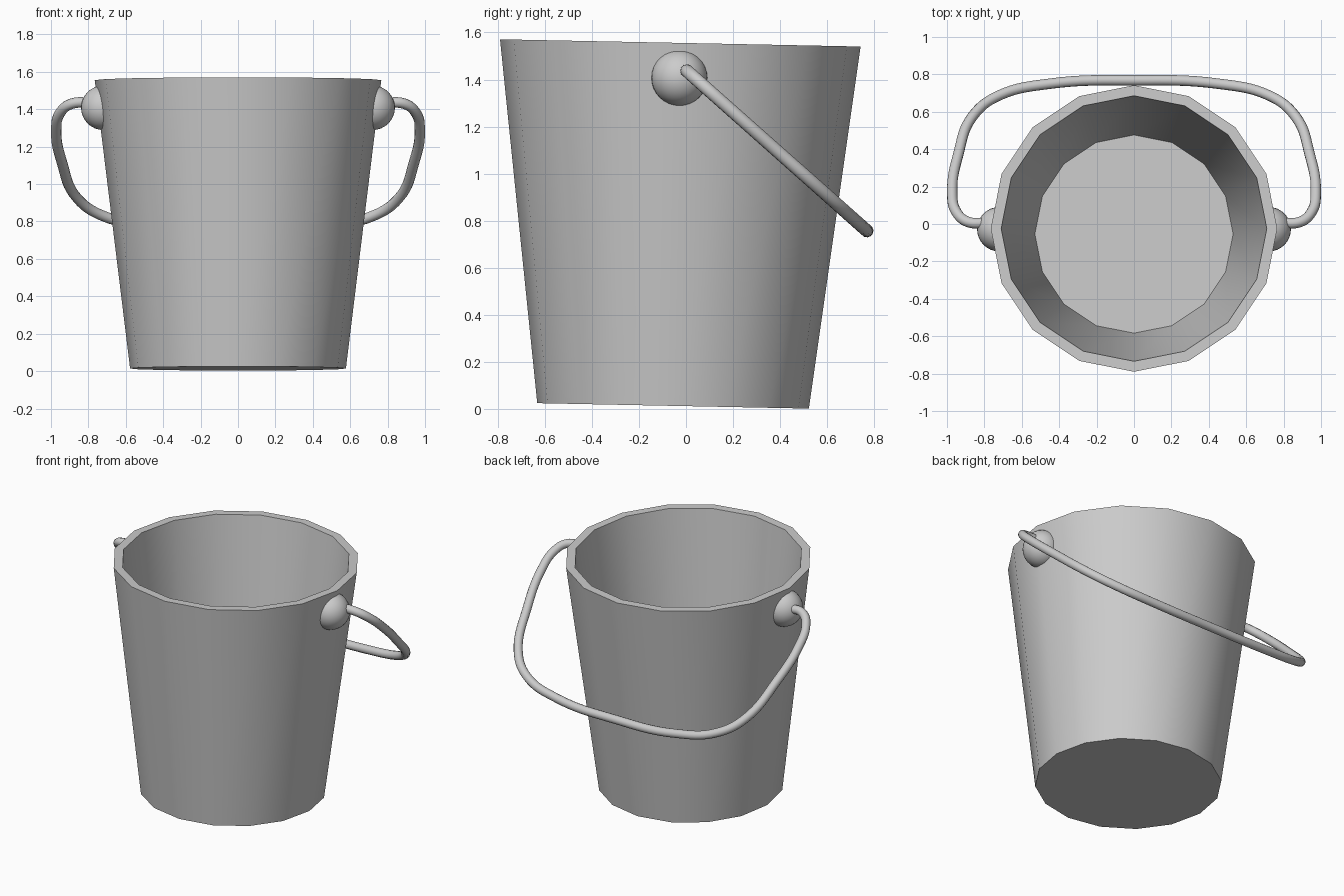
import bpy, bmesh, math
from mathutils import Vector

if "Cube" in bpy.data.objects:
    bpy.data.objects.remove(bpy.data.objects["Cube"])


def new_object(name, bm, angle):
    mesh = bpy.data.meshes.new(name)
    bmesh.ops.recalc_face_normals(bm, faces=bm.faces[:])
    bm.to_mesh(mesh)
    bm.free()
    ob = bpy.data.objects.new(name, mesh)
    bpy.context.collection.objects.link(ob)
    bpy.ops.object.select_all(action='DESELECT')
    ob.select_set(True)
    bpy.context.view_layer.objects.active = ob
    bpy.ops.object.shade_smooth_by_angle(angle=math.radians(angle))
    return ob


# Bucket: 16-sided tapered shell with a thick wall, leaning back slightly
SIDES = 16
profile = [(0.577, 0.0), (0.766, 1.542), (0.71, 1.542), (0.53, 0.06)]
bm = bmesh.new()
rings = []
for r, z in profile:
    rings.append([bm.verts.new((r * math.cos(2 * math.pi * i / SIDES),
                                r * math.sin(2 * math.pi * i / SIDES), z))
                  for i in range(SIDES)])
for a, b in zip(rings, rings[1:]):
    for i in range(SIDES):
        j = (i + 1) % SIDES
        bm.faces.new((a[i], a[j], b[j], b[i]))
bm.faces.new(rings[0][::-1])
bm.faces.new(rings[-1])
bucket = new_object("bucket", bm, 30)
bucket.location = (0, -0.055, 0.014)
bucket.rotation_euler.x = -0.02

# Handle mounts: domes cut off inside the bucket wall
for side, name in ((-1, "left_mount"), (1, "right_mount")):
    bm = bmesh.new()
    bmesh.ops.create_uvsphere(bm, u_segments=32, v_segments=16, radius=0.119)
    cut = bmesh.ops.bisect_plane(bm, geom=bm.verts[:] + bm.edges[:] + bm.faces[:],
                                 plane_co=(-0.01 * side, 0, 0),
                                 plane_no=(-side, 0, 0), clear_outer=True)
    rim = [e for e in cut["geom_cut"] if isinstance(e, bmesh.types.BMEdge)]
    bmesh.ops.contextual_create(bm, geom=rim)
    mount = new_object(name, bm, 40)
    mount.location = (0.72 * side, -0.028, 1.408)

# Handle: one bent wire lying in a sloping plane, mirrored left to right
half = [(0.78, 0.005), (0.89, 0.012), (0.95, 0.065), (0.972, 0.17),
        (0.94, 0.37), (0.86, 0.58), (0.72, 0.688), (0.45, 0.75)]
path = half + [(0, 0.768)] + [(-x, y) for x, y in reversed(half)]
curve = bpy.data.curves.new("handle", 'CURVE')
curve.dimensions = '3D'
curve.bevel_depth = 0.028
curve.bevel_resolution = 4
curve.resolution_u = 8
curve.use_fill_caps = True
spline = curve.splines.new('BEZIER')
spline.bezier_points.add(len(path) - 1)
for p, (x, y) in zip(spline.bezier_points, path):
    p.co = Vector((x, y, 1.44 - 0.888 * y))
    p.handle_left_type = p.handle_right_type = 'AUTO'
handle = bpy.data.objects.new("handle", curve)
bpy.context.collection.objects.link(handle)
bpy.ops.object.select_all(action='DESELECT')
handle.select_set(True)
bpy.context.view_layer.objects.active = handle
bpy.ops.object.convert(target='MESH')
bpy.ops.object.shade_smooth_by_angle(angle=math.radians(50))
